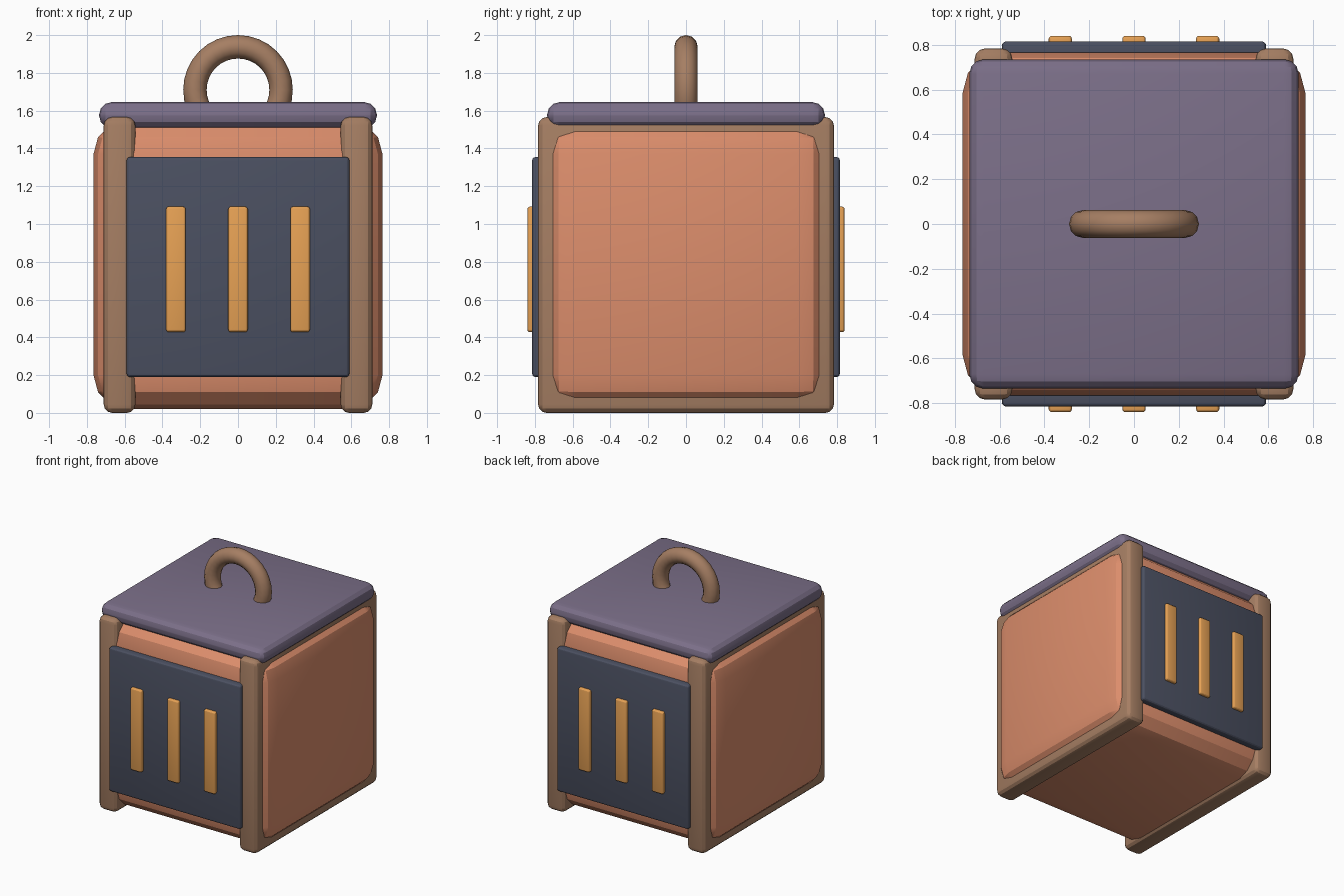
import bpy, math

if "Cube" in bpy.data.objects:
    bpy.data.objects.remove(bpy.data.objects["Cube"])


def material(name, rgb):
    m = bpy.data.materials.new(name)
    m.diffuse_color = (*rgb, 1)
    m.use_nodes = True
    m.node_tree.nodes["Principled BSDF"].inputs["Base Color"].default_value = m.diffuse_color
    return m


CLAY = material("clay", (0.72, 0.27, 0.15))
BROWN = material("brown", (0.38, 0.21, 0.125))
PLUM = material("plum", (0.20, 0.16, 0.25))
NAVY = material("navy", (0.07, 0.08, 0.12))
AMBER = material("amber", (0.80, 0.36, 0.09))


def smooth(ob, mat, angle):
    ob.data.materials.append(mat)
    bpy.ops.object.shade_smooth_by_angle(angle=math.radians(angle))


def box(name, centre, size, bevel, mat, segments=3):
    """Rounded box with the bevel applied."""
    bpy.ops.mesh.primitive_cube_add(size=1, location=centre)
    ob = bpy.context.object
    ob.name = name
    ob.scale = size
    bpy.ops.object.transform_apply(location=False, rotation=False, scale=True)
    mod = ob.modifiers.new("bevel", 'BEVEL')
    mod.width = bevel
    mod.segments = segments
    bpy.ops.object.modifier_apply(modifier="bevel")
    smooth(ob, mat, 25)
    return ob


MID = 0.785

# Main body and lid
box("body", (0, 0, MID), (1.53, 1.53, 1.53), 0.18, CLAY)
box("lid", (0, 0, 1.576), (1.47, 1.47, 0.138), 0.065, PLUM)

# Side frames showing around the bulging sides
for side, sx in (("left", -1), ("right", 1)):
    box(f"{side}_frame", (sx * 0.627, 0, MID - 0.002), (0.168, 1.566, 1.566), 0.045, BROWN)

# Front and back panels with three glowing slots each
for side, sy in (("front", -1), ("back", 1)):
    box(f"{side}_panel", (0, sy * 0.765, 0.772), (1.18, 0.1, 1.165), 0.02, NAVY)
    for i in (-1, 0, 1):
        box(f"{side}_slot_{i + 2}", (i * 0.329, sy * 0.81, 0.76), (0.104, 0.06, 0.665), 0.015, AMBER)

# Ring handle, sunk into the lid
bpy.ops.mesh.primitive_torus_add(major_radius=0.228, minor_radius=0.062, major_segments=32,
                                 minor_segments=12, location=(0, 0, 1.71),
                                 rotation=(math.pi / 2, 0, 0))
handle = bpy.context.object
handle.name = "handle"
smooth(handle, BROWN, 60)
